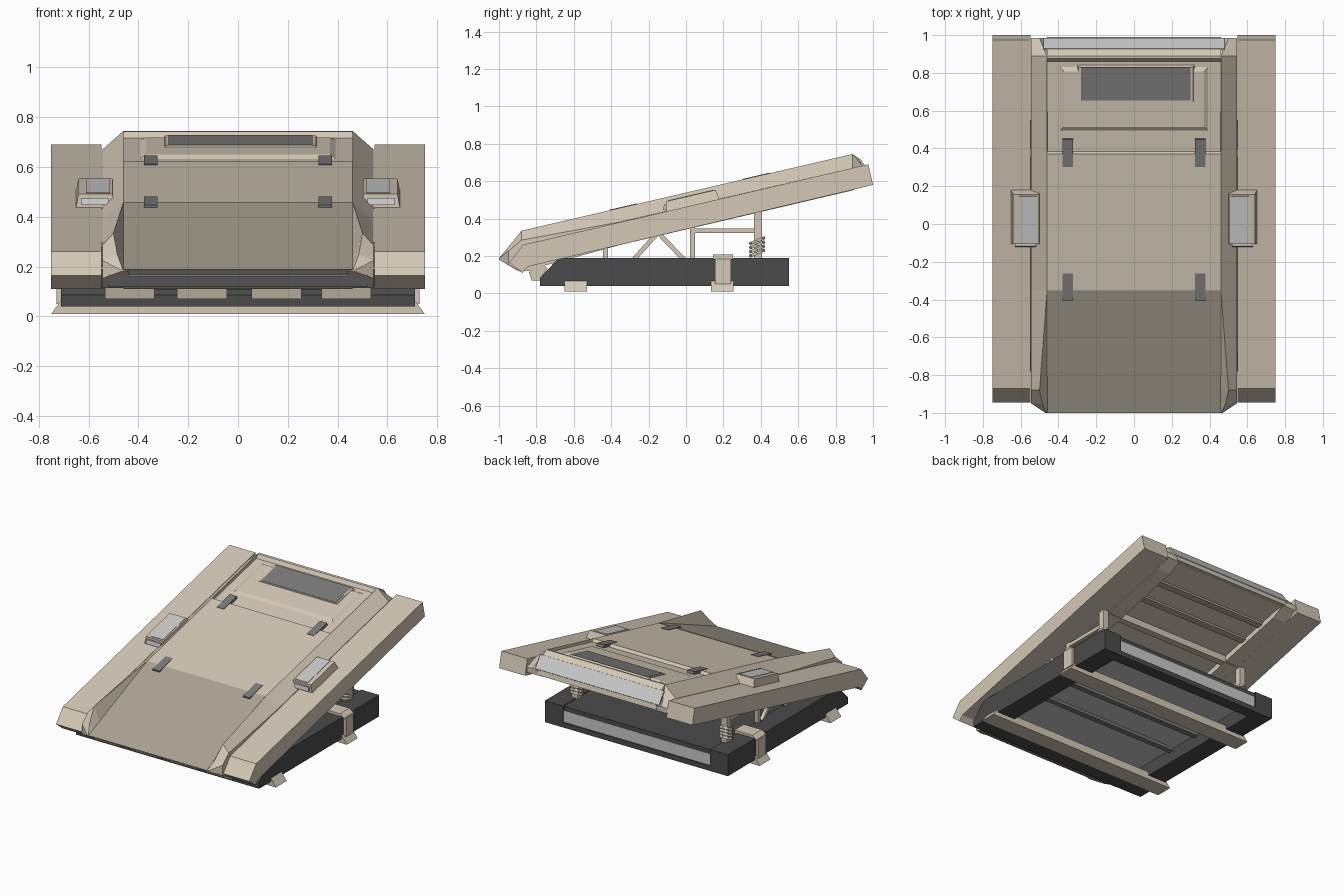
import bpy, bmesh, math
from mathutils import Vector, Matrix

if "Cube" in bpy.data.objects:
    bpy.data.objects.remove(bpy.data.objects["Cube"])

SLOPE = 0.2316
TILT = math.atan(SLOPE)


def top(y):
    return 0.335 + SLOPE * (y + 0.88)


def low(y):
    return 0.14 + 0.2345 * (y + 0.86)


def material(name, c):
    m = bpy.data.materials.new(name)
    m.diffuse_color = (*c, 1)
    m.use_nodes = True
    m.node_tree.nodes["Principled BSDF"].inputs["Base Color"].default_value = m.diffuse_color
    return m


TAN = material("tan_paint", (0.66, 0.58, 0.47))
DULL = material("dull_tan_paint", (0.40, 0.36, 0.29))
DARK = material("dark_metal", (0.07, 0.07, 0.07))
GREY = material("grey_metal", (0.20, 0.20, 0.20))
PALE = material("pale_panel", (0.58, 0.58, 0.58))


def finish(name, bm, mat):
    bmesh.ops.recalc_face_normals(bm, faces=bm.faces)
    me = bpy.data.meshes.new(name)
    bm.to_mesh(me)
    bm.free()
    me.materials.append(mat)
    ob = bpy.data.objects.new(name, me)
    bpy.context.collection.objects.link(ob)
    return ob


def loft(name, rings, mat):
    bm = bmesh.new()
    vs = [[bm.verts.new(p) for p in r] for r in rings]
    n = len(rings[0])
    for a, b in zip(vs, vs[1:]):
        for i in range(n):
            j = (i + 1) % n
            bm.faces.new((a[i], a[j], b[j], b[i]))
    bm.faces.new(vs[0])
    bm.faces.new(vs[-1][::-1])
    return finish(name, bm, mat)


def prism(name, prof, x0, x1, mat):
    return loft(name, [[(x, y, z) for y, z in prof] for x in (x0, x1)], mat)


def box(name, x, y, z, mat):
    prof = [(y[0], z[0]), (y[1], z[0]), (y[1], z[1]), (y[0], z[1])]
    return prism(name, prof, x[0], x[1], mat)


def plate(name, x, y, off, thick, size, mat, taper=0.0):
    """Block lying on the tilted deck; its top is `off` above the deck line."""
    sx, sy = size[0] / 2, size[1] / 2
    m = Matrix.Translation((x, y, top(y) + off)) @ Matrix.Rotation(TILT, 4, 'X')
    rings = []
    for z, g in ((-thick, 0), (0, taper)):
        a, b = sx - g, sy - g
        rings.append([m @ Vector(p) for p in
                      ((-a, -b, z), (a, -b, z), (a, b, z), (-a, b, z))])
    return loft(name, rings, mat)


def strut(name, x, a, b, w, mat):
    a, b = Vector(a), Vector(b)
    d = (b - a).normalized()
    n = Vector((-d.y, d.x)) * w / 2
    return prism(name, [a + n, a - n, b - n, b + n], x - w / 2, x + w / 2, mat)


# central deck: middle plate, recessed rear, slanted tail, sloping nose
prism("ramp_deck", [(-1, .185), (-.35, top(-.35)), (.37, top(.37)), (.385, .607),
                    (.86, .716), (.875, .742), (.89, .745), (.925, .722),
                    (.982, .64), (.99, .605), (.95, low(.95) + .045),
                    (-.76, low(-.76) + .045), (-.875, .11)], -.46, .46, TAN)
prism("front_panel", [(-.998, .188), (-.352, top(-.352) + .002),
                      (-.35, .445), (-.97, .18)], -.459, .459, DULL)
prism("tail_panel", [(.93, .722), (.985, .643), (.978, .635), (.92, .718)],
      -.48, .48, PALE)
prism("nose_panel", [(-.97, .163), (-.967, .169), (-.895, .125), (-.898, .12)],
      -.52, .52, PALE)

# hinges, rear hood and hatch
for x in (-.35, .35):
    for y in (-.335, .375):
        plate("hinge", x, y, .003, .02, (.055, .15), GREY)
plate("rear_hood", .0, .66, -.008, .03, (.84, .40), TAN, .05)
plate("hatch_frame", .01, .74, -.004, .03, (.63, .21), TAN, .012)
plate("hatch_window", .01, .742, -.002, .02, (.58, .18), GREY)

# underside: framed rear panel with strips, and a cross beam
box("under_beam", (-.54, .54), (.35, .40), (low(.37) + .004, low(.37) + .05), TAN)
for y in (.58, .75):
    strip = [(y - .02, low(y - .02) + .03), (y + .02, low(y + .02) + .03),
             (y + .02, low(y) + .06), (y - .02, low(y) + .06)]
    prism("under_strip", strip, -.46, .46, DULL)

# raised shoulders: y, inner x, panel z, top z, outer z, bottom z, outer x
stations = [(-1, .462, .185, .188, .186, .18, .47),
            (-.95, .485, .206, .248, .225, .152, .545),
            (-.88, .50, .235, .335, .285, .115, .545),
            (-.35, .46, .45, top(-.35), top(-.35) - .075, low(-.35), .545),
            (.37, .46, .60, top(.37), top(.37) - .075, low(.37), .545),
            (.89, .46, .70, .745, .67, low(.89), .545),
            (.985, .50, .625, .64, .635, .60, .545)]
for s in (-1, 1):
    loft("shoulder", [[(s * .44, y, b), (s * .459, y, p), (s * xi, y, t),
                       (s * xo, y, o), (s * xo, y, b)]
                      for y, xi, p, t, o, b, xo in stations], TAN)

    # side rail
    prism("side_rail", [(-.945, .165), (-.87, .26), (.975, .69), (1, .58),
                        (-.845, .143), (-.875, .11)], s * .548, s * .75, TAN)

    # pod on the rail
    plate("side_pod", s * .572, .025, -.022, .06, (.16, .295), TAN, .012)
    plate("pod_lid", s * .562, .025, -.019, .02, (.095, .25), PALE)
    prism("pod_lens", [(-.122, .447), (-.117, .475), (-.10, .475), (-.10, .447)],
          s * .52, s * .63, PALE)

    # base side beam
    prism("base_beam", [(-.78, .04), (-.78, .085), (-.68, .19), (.55, .19), (.55, .04)],
          s * .57, s * .71, DARK)

    # truss between base and ramp
    x = s * .58
    for a, b, w in (((.385, .18), (.385, .46), .045), ((.04, .335), (.37, .335), .025),
                    ((.035, .18), (.035, .38), .028), ((-.43, .18), (-.43, .27), .028),
                    ((-.28, .18), (-.15, .325), .024), ((-.15, .325), (-.01, .18), .024)):
        strut("support_strut", x, a, b, w, TAN)
    # spring coils around the post
    for i in range(4):
        bm = bmesh.new()
        bmesh.ops.create_cone(bm, cap_ends=True, segments=8, radius1=.045, radius2=.045,
                              depth=.016, matrix=Matrix.Translation((x, .38, .215 + .022 * i))
                              @ Matrix.Rotation(.4, 4, 'X'))
        finish("spring_coil", bm, TAN)

    # strap holding the base to the rear foot bar
    box("base_strap", (s * .69, s * .728), (.155, .24), (.05, .185), TAN)
    loft("strap_top", [[(s * .55, y, .18), (s * .55, y, .207), (s * .69, y, .207),
                        (s * .728, y, .18)] for y in (.145, .25)], TAN)

# base deck, open below
box("base_deck", (-.57, .57), (-.68, .54), (.15, .185), DARK)
prism("base_front", [(-.78, .04), (-.78, .085), (-.68, .19), (-.66, .19), (-.68, .04)],
      -.57, .57, DARK)
box("base_rear_rim", (-.57, .57), (.47, .55), (.04, .075), DARK)
box("base_rear_panel", (-.57, .57), (.49, .542), (.075, .155), PALE)
box("base_under_panel", (-.57, .57), (-.66, .49), (.135, .15), PALE)
for y in (-.3, -.05):
    box("base_rib", (-.57, .57), (y - .02, y + .02), (.115, .14), GREY)

# notched lip under the nose
prism("nose_lip", [(-.868, .125), (-.79, .108), (-.74, .13), (-.78, .18)], -.54, .54, TAN)
for x in (-.435, -.145, .155, .435):
    prism("lip_tooth", [(-.84, .115), (-.825, .07), (-.77, .07), (-.75, .125)],
          x - .1, x + .1, TAN)

# foot bars with splayed ends
for y in (-.59, .195):
    h = .06
    loft("foot_bar", [[(x, y - h, .01), (x, y + h, .01), (x2, y + h, .065), (x2, y - h, .065)]
                      for x, x2 in ((-.75, -.71), (.75, .71))], TAN)
